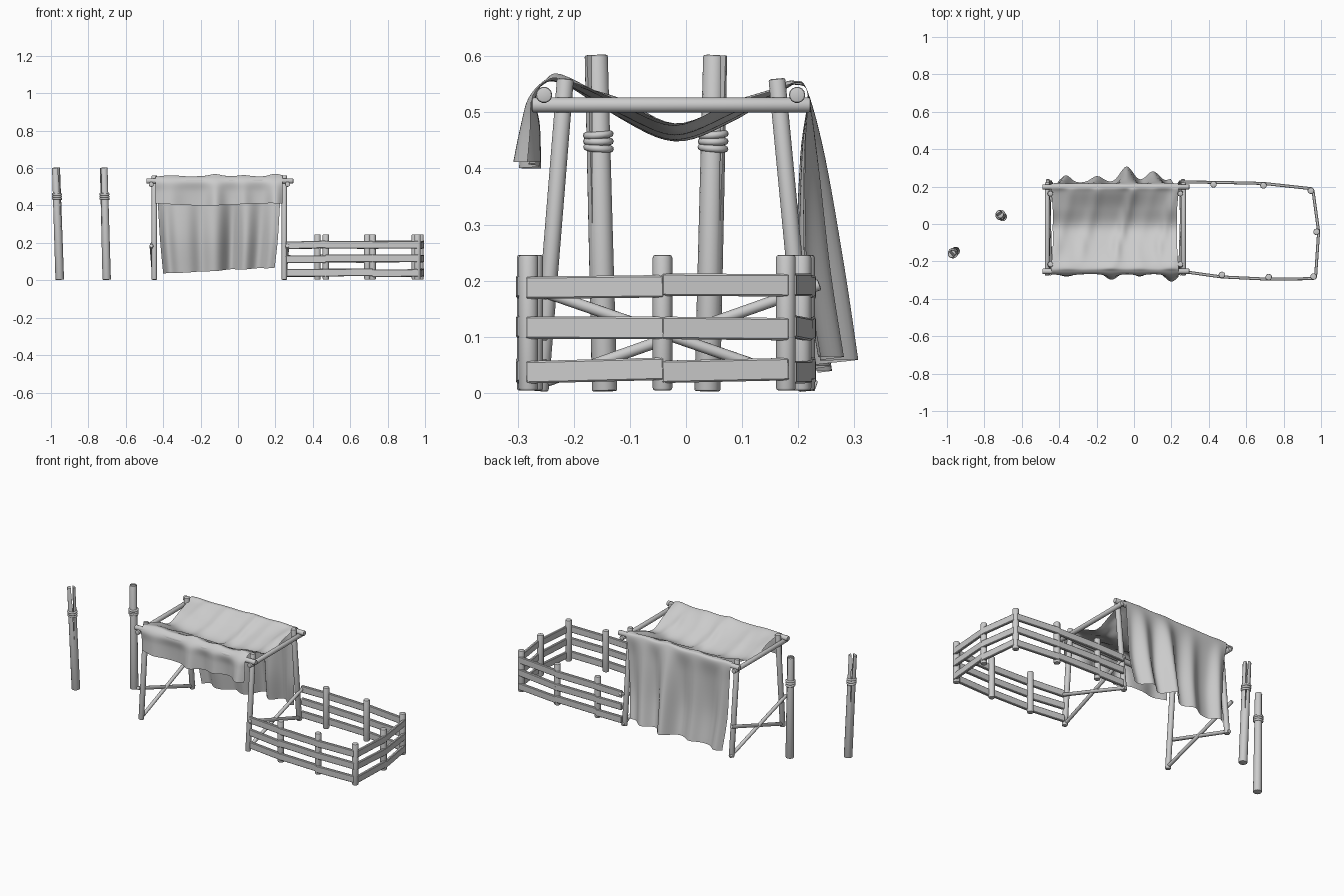
import bpy, bmesh, math, random
from mathutils import Vector, Matrix

if "Cube" in bpy.data.objects:
    bpy.data.objects.remove(bpy.data.objects["Cube"])

random.seed(4)


def finish(bm, name, angle=40):
    bmesh.ops.recalc_face_normals(bm, faces=bm.faces)
    me = bpy.data.meshes.new(name)
    bm.to_mesh(me)
    bm.free()
    me.shade_smooth()
    me.set_sharp_from_angle(angle=math.radians(angle))
    ob = bpy.data.objects.new(name, me)
    bpy.context.collection.objects.link(ob)
    return ob


def along(a, b):
    """Matrix placing the local z axis on the line from a to b, centred."""
    a, b = Vector(a), Vector(b)
    return Matrix.Translation((a + b) / 2) @ Vector((0, 0, 1)).rotation_difference(b - a).to_matrix().to_4x4()


def rod(name, a, b, r1, r2=None, chamfer=0.004, sides=14):
    bm = bmesh.new()
    h = (Vector(b) - Vector(a)).length
    bmesh.ops.create_cone(bm, cap_ends=True, segments=sides, radius1=r1, radius2=r2 or r1, depth=h)
    rims = [e for e in bm.edges if abs(e.verts[0].co.z - e.verts[1].co.z) < 1e-5]
    if chamfer:
        bmesh.ops.bevel(bm, geom=rims, offset=chamfer, segments=2, affect='EDGES', profile=0.5)
    bm.transform(along(a, b))
    return finish(bm, name)


def plank(name, a, b, height=0.04, thick=0.016):
    a, b = Vector(a), Vector(b)
    d = b - a
    side = Vector((-d.y, d.x, 0)).normalized()
    up = d.normalized().cross(side)
    rot = Matrix((d.normalized(), side, up)).transposed().to_4x4()
    bm = bmesh.new()
    bmesh.ops.create_cube(bm, size=1)
    bm.transform(Matrix.Diagonal((d.length, thick, height, 1)))
    bmesh.ops.bevel(bm, geom=bm.edges[:], offset=0.003, segments=1, affect='EDGES')
    bm.transform(Matrix.Translation((a + b) / 2) @ rot)
    return finish(bm, name, 30)


# Split poles with rope bindings
def split_pole(name, a, b, turn, shift):
    a, b = Vector(a), Vector(b)
    h = (b - a).length
    pole = rod(name, (0, 0, 0), (0, 0, h), 0.023, 0.019, 0.003)
    bm = bmesh.new()
    pts = [(0, 0.28), (-0.003, h + 0.02), (0.003, h + 0.02)]
    ends = [[bm.verts.new((x + shift, y, z)) for x, z in pts] for y in (-0.05, 0.05)]
    bm.faces.new(ends[0])
    bm.faces.new(ends[1][::-1])
    for i in range(3):
        j = (i + 1) % 3
        bm.faces.new((ends[0][i], ends[1][i], ends[1][j], ends[0][j]))
    cutter = finish(bm, name + "_cutter")
    cutter.hide_render = True
    mod = pole.modifiers.new("split", 'BOOLEAN')
    mod.operation = 'DIFFERENCE'
    mod.object = cutter
    bpy.context.view_layer.objects.active = pole
    bpy.ops.object.modifier_apply(modifier=mod.name)
    bpy.data.objects.remove(cutter)
    for v in pole.data.vertices:        # spread the two prongs
        if v.co.z > h - 0.05:
            v.co.x += math.copysign(0.003, v.co.x - shift)
    pole.data.set_sharp_from_angle(angle=math.radians(40))
    m = (Matrix.Translation(a) @ Vector((0, 0, 1)).rotation_difference(b - a).to_matrix().to_4x4()
         @ Matrix.Rotation(turn, 4, 'Z'))
    pole.data.transform(m)
    for k in range(3):
        c = a.lerp(b, (0.434 + 0.012 * k) / 0.6)
        bpy.ops.mesh.primitive_torus_add(major_radius=0.021, minor_radius=0.0065, major_segments=20,
                                         minor_segments=8, location=c,
                                         rotation=(0.08 * (k - 1), 0.05, 0))
        ring = bpy.context.object
        ring.name = f"{name}_rope_{k + 1}"
        ring.data.shade_smooth()


split_pole("outer_pole", (-0.953, -0.145, 0.003), (-0.973, -0.16, 0.602), 0.7, 0.002)
split_pole("inner_pole", (-0.702, 0.038, 0.003), (-0.718, 0.052, 0.602), -0.9, -0.004)

# Stall frame: legs, braces, rails
for side, x, s in (("left", -0.447, -1), ("right", 0.248, 1)):
    rod(f"{side}_front_leg", (x, -0.26, 0.003), (x, -0.215, 0.56), 0.015)
    rod(f"{side}_back_leg", (x, 0.215, 0.003), (x, 0.162, 0.56), 0.015)
    rod(f"{side}_brace_a", (x + s * 0.016, -0.268, 0.185), (x + s * 0.002, 0.232, 0.012), 0.01, chamfer=0.002)
    rod(f"{side}_brace_b", (x - s * 0.002, -0.265, 0.015), (x + s * 0.014, 0.238, 0.193), 0.01, chamfer=0.002)
    rod(f"{side}_cross_rail", (x + s * 0.017, -0.275, 0.513), (x + s * 0.017, 0.222, 0.513), 0.0135)
for side, y in (("front", -0.253), ("back", 0.198)):
    rod(f"{side}_long_rail", (-0.49, y, 0.531), (0.296, y, 0.531), 0.0145)


# Draped cloth: a profile over both rails, with pleats varying along x
def bumps(x, peaks):
    return sum(h * math.exp(-((x - c) / w) ** 2) for c, h, w in peaks)


def spline(pts, steps):
    out = []
    for i in range(len(pts) - 1):
        p0, p1, p2, p3 = (pts[max(0, min(len(pts) - 1, i + k))] for k in (-1, 0, 1, 2))
        for s in range(steps):
            t = s / steps
            out.append(0.5 * (2 * p1 + (p2 - p0) * t + (2 * p0 - 5 * p1 + 4 * p2 - p3) * t * t
                              + (3 * p1 - p0 - 3 * p2 + p3) * t ** 3))
    return out + [pts[-1]]


BACK = [(-0.40, 0.45, 0.04), (-0.21, 0.4, 0.05), (-0.03, 1.0, 0.055), (0.13, 0.7, 0.055), (0.24, 0.2, 0.03)]
FRONT = [(-0.36, 0.45, 0.06), (-0.12, 0.8, 0.045), (0.03, 0.45, 0.04), (0.2, 1.0, 0.045)]
FOLDS = [(-0.36, 0.5, 0.03), (-0.22, 0.7, 0.03), (-0.03, 1.1, 0.025), (0.08, 0.4, 0.03), (0.2, 0.8, 0.025)]
NX = 84
cols = []
for i in range(NX + 1):
    u = i / NX
    x = -0.442 + 0.68 * u
    p, f = bumps(x, BACK), bumps(x, FRONT)
    e = (2 * u - 1) ** 2
    r = 0.007 * p
    sag = 0.448 + 0.032 * e
    g = [0.014 * bumps(x + k, FOLDS) for k in (0.06, 0.03, 0.0, -0.02)]   # folds drifting across the top
    in1, in2 = 0.025 * (1 - 2 * u), 0.042 * (1 - 2 * u)
    path = [(0, -0.258 - 0.05 * f, 0.406 + 0.006 * math.sin(9 * x)),
            (0, -0.260 - 0.035 * f, 0.475), (0, -0.268 - 0.013 * f, 0.525),
            (0, -0.252, 0.551 + 0.006 * f), (0, -0.22, 0.551 + 0.016 * f),
            (0.3 * in1, -0.12, sag + 0.042 + g[0]), (0.3 * in1, -0.02, sag + g[1]),
            (0.3 * in1, 0.08, sag + 0.034 + g[2]), (0, 0.165, 0.536 + g[3] * 0.8), (0, 0.196, 0.549 + r),
            (0, 0.217, 0.53 + r), (in1 * 0.5, 0.203 + 0.045 * p, 0.42),
            (in1, 0.198 + 0.085 * p, 0.22), (in2, 0.222 + 0.085 * p, 0.035 + 0.03 * u + 0.006 * p)]
    cols.append([Vector((x, 0, 0)) + q for q in spline([Vector(q) for q in path], 6)])
bm = bmesh.new()
grid = [[bm.verts.new(q) for q in c] for c in cols]
for c, d in zip(grid, grid[1:]):
    for j in range(len(c) - 1):
        bm.faces.new((c[j], d[j], d[j + 1], c[j + 1]))
cloth = finish(bm, "draped_cloth", 80)

# Pen: posts round the outline, three planks per bay on the outside
posts = [(0.425, 0.212), (0.692, 0.206), (0.946, 0.178), (0.976, -0.042),
         (0.96, -0.281), (0.72, -0.284), (0.47, -0.272)]
outline = [(0.262, 0.213)] + posts + [(0.262, -0.243)]
for n, (x, y) in enumerate(posts):
    rod(f"fence_post_{n + 1}", (x, y, 0.004), (x, y, 0.246), 0.0175, chamfer=0.005)
for n, (a, b) in enumerate(zip(outline, outline[1:])):
    a, b = Vector((*a, 0)), Vector((*b, 0))
    d = (b - a).normalized()
    out = Vector((-d.y, d.x, 0)) * 0.011
    for k, z in enumerate((0.04, 0.115, 0.19)):
        z1, z2 = (z + random.uniform(-0.004, 0.004) for _ in range(2))
        plank(f"fence_plank_{n + 1}_{k + 1}", a + out - d * 0.004 + Vector((0, 0, z1)),
              b + out + d * 0.004 + Vector((0, 0, z2)))
